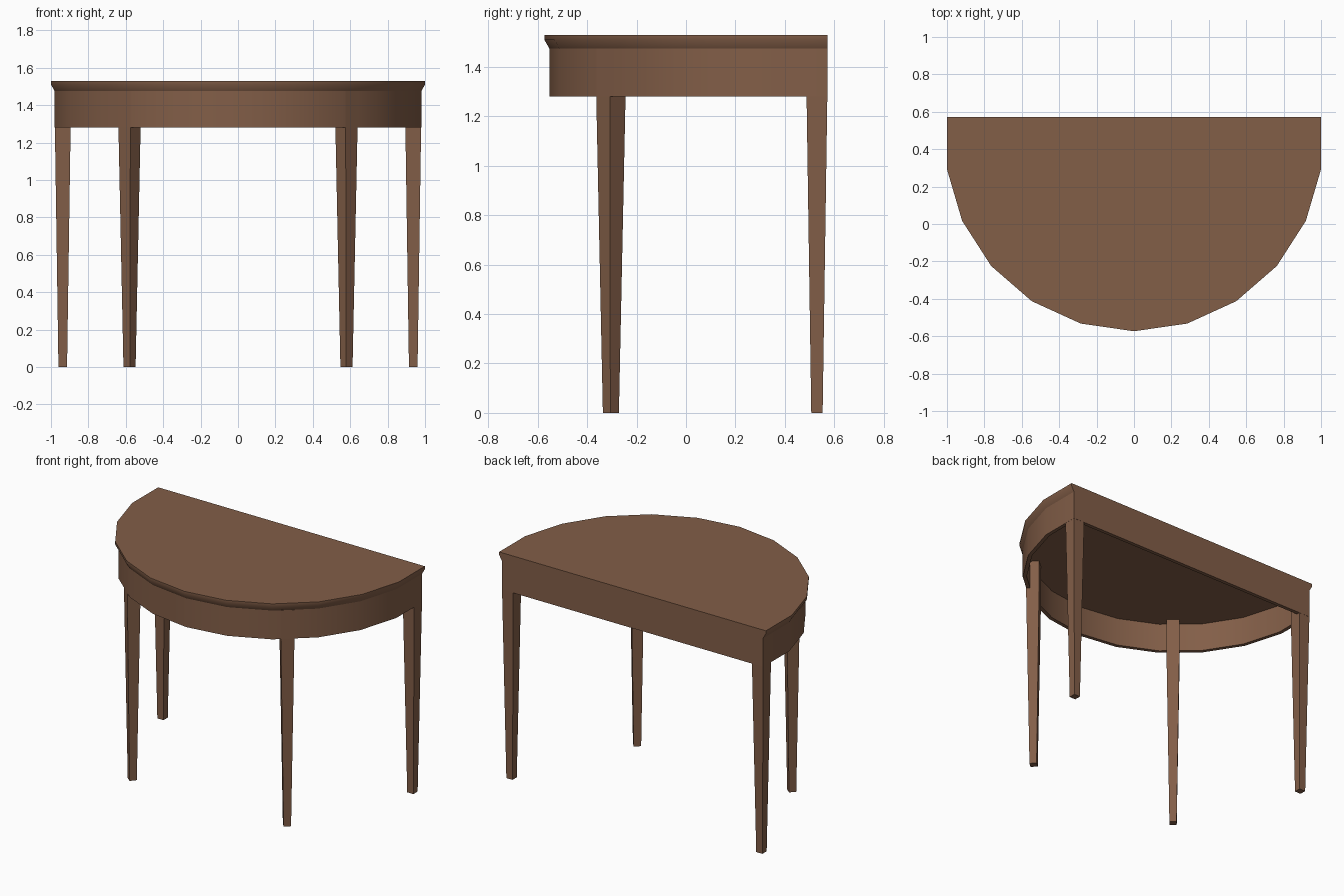
import bpy, bmesh, math
from mathutils import Matrix, Vector

if "Cube" in bpy.data.objects:
    bpy.data.objects.remove(bpy.data.objects["Cube"])

BACK = 0.573          # flat rear edge
CY = 0.437            # centre of the round front
R = 1.0103            # radius of the 22-sided arc
STEP = 2 * math.pi / 22

wood = bpy.data.materials.new("brown wood")
wood.diffuse_color = (0.225, 0.112, 0.064, 1)
wood.use_nodes = True
wood.node_tree.nodes["Principled BSDF"].inputs["Base Color"].default_value = wood.diffuse_color


def outline(inset, back_inset, z):
    """Half-round outline: 11 arc points plus two straight back corners."""
    r = R - inset * R
    pts = [Vector((r * math.sin(i * STEP), CY - r * math.cos(i * STEP), z))
           for i in range(-5, 6)]
    y = BACK - back_inset
    return [Vector((pts[0].x, y, z))] + pts + [Vector((pts[-1].x, y, z))]


def loft(name, rings, caps=True, closed=False):
    bm = bmesh.new()
    vr = [[bm.verts.new(p) for p in ring] for ring in rings]
    pairs = list(zip(vr, vr[1:])) + ([(vr[-1], vr[0])] if closed else [])
    for a, b in pairs:
        n = len(a)
        for i in range(n):
            j = (i + 1) % n
            bm.faces.new((a[i], a[j], b[j], b[i]))
    if caps:
        bm.faces.new(vr[0])
        bm.faces.new(vr[-1])
    bmesh.ops.recalc_face_normals(bm, faces=bm.faces)
    me = bpy.data.meshes.new(name)
    bm.to_mesh(me)
    bm.free()
    me.materials.append(wood)
    ob = bpy.data.objects.new(name, me)
    bpy.context.collection.objects.link(ob)
    return ob


def smooth(ob):
    bpy.ops.object.select_all(action='DESELECT')
    ob.select_set(True)
    bpy.context.view_layer.objects.active = ob
    bpy.ops.object.shade_smooth_by_angle(angle=math.radians(30))


def leg(name, x, y, angle):
    """Square leg: straight behind the apron, tapering to the floor."""
    rings = []
    for z, h in ((0, 0.023), (1.28, 0.042), (1.475, 0.042)):
        rot = Matrix.Rotation(angle, 3, 'Z')
        rings.append([rot @ Vector((sx * h, sy * h, 0)) + Vector((x, y, z))
                      for sx, sy in ((-1, -1), (1, -1), (1, 1), (-1, 1))])
    loft(name, rings)


# table top with bevelled underside
smooth(loft("table_top", [outline(0.02, 0, 1.475), outline(0, 0, 1.51),
                          outline(0, 0, 1.53)]))

# hollow apron band
smooth(loft("apron", [outline(0.02, 0, 1.475), outline(0.02, 0, 1.28),
                      outline(0.045, 0.025, 1.28), outline(0.045, 0.025, 1.475)],
            caps=False, closed=True))

# four legs, the front pair turned to follow the curve
for side, s in (("left", -1), ("right", 1)):
    leg("back_leg_" + side, s * 0.937, 0.53, 0)
    leg("front_leg_" + side, s * 0.58, -0.304, s * 2.5 * STEP)
